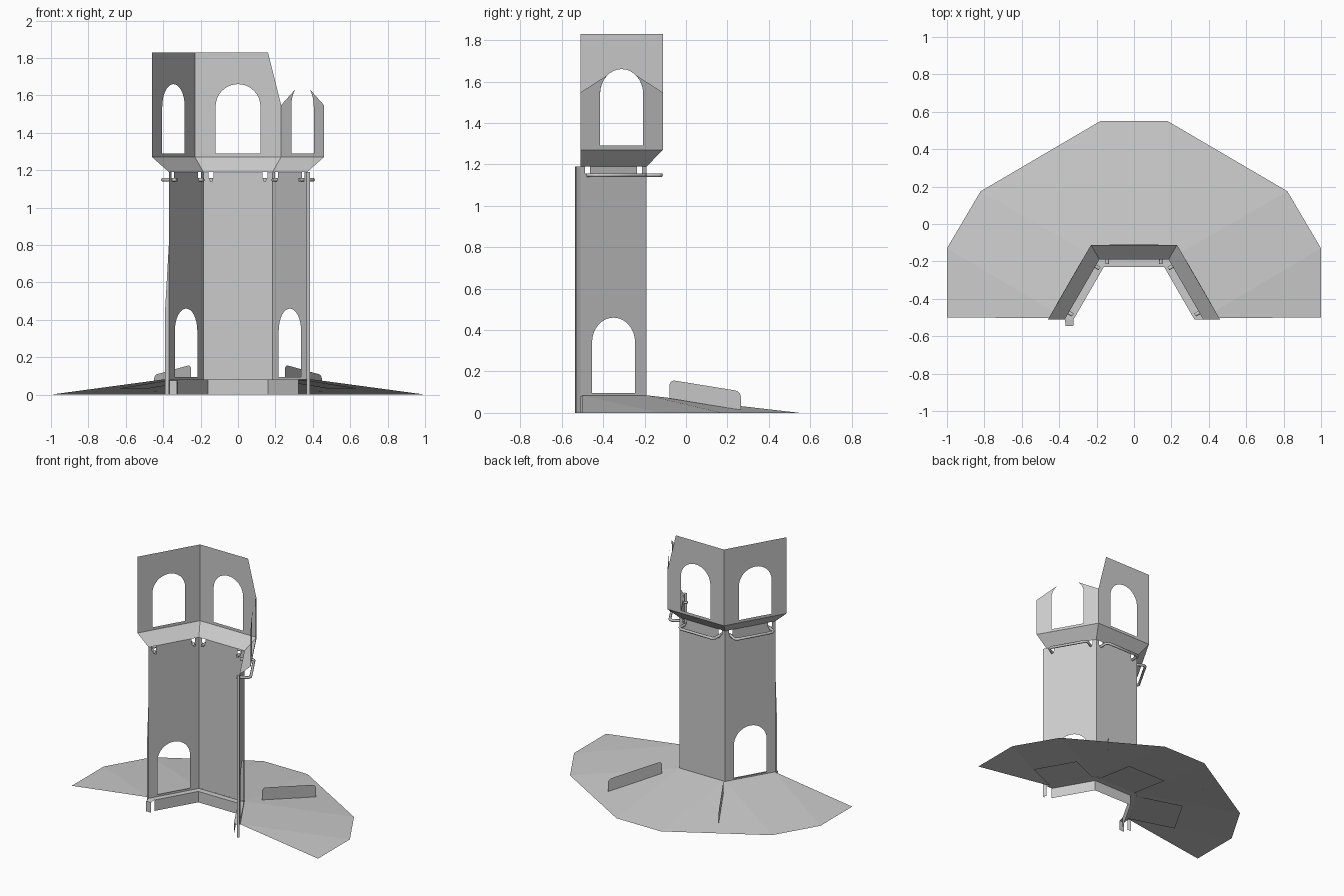
import bpy, bmesh
from math import sin, cos, pi, radians
from mathutils import Vector

if "Cube" in bpy.data.objects:
    bpy.data.objects.remove(bpy.data.objects["Cube"])

CY = -0.51                      # centre of the half hexagon
RIGHT, BACK, LEFT = 30, 90, 150  # outward directions of the three walls


def at(side, apothem, u, z):
    """Point on a hexagon side: distance out, distance along, height."""
    a = radians(side)
    return Vector((apothem * cos(a) + u * sin(a),
                   CY + apothem * sin(a) - u * cos(a), z))


def make(name, polys):
    bm = bmesh.new()
    for p in polys:
        bm.faces.new([bm.verts.new(v) for v in p])
    bmesh.ops.remove_doubles(bm, verts=bm.verts, dist=0.0005)
    me = bpy.data.meshes.new(name)
    bm.to_mesh(me)
    bm.free()
    ob = bpy.data.objects.new(name, me)
    bpy.context.collection.objects.link(ob)
    return ob


def arch(r, sill, spring, start=90):
    """Half of an arched opening, from the crown down to the sill."""
    pts = [(r * cos(radians(start * (1 - i / 8))), spring + r * sin(radians(start * (1 - i / 8))))
           for i in range(9)]
    return pts + [(r, sill), (0, sill)]


def panel(name, side, apothem, right, left):
    """Flat wall made of two half outlines that meet on the centre line."""
    make(name, [[at(side, apothem, u, z) for u, z in right],
                [at(side, apothem, -u, z) for u, z in reversed(left)]])


def ring(name, r0, z0, r1, z1):
    """Band of three faces joining two half hexagons."""
    c = cos(pi / 6)
    make(name, [[at(s, r0 * c, -r0 / 2, z0), at(s, r0 * c, r0 / 2, z0),
                 at(s, r1 * c, r1 / 2, z1), at(s, r1 * c, -r1 / 2, z1)]
                for s in (RIGHT, BACK, LEFT)])


# lower tower walls, notched at the top for the brackets
W, A = 0.185, 0.3205
top = [(W, 1.19), (0.158, 1.19), (0.158, 1.157), (0.13, 1.157), (0.13, 1.19), (0, 1.19)]
door = [(0, 0.08), (W, 0.08)] + top + arch(0.12, 0.095, 0.34)
solid = [(0, 0.08), (W, 0.08)] + top
panel("lower_wall_right", RIGHT, A, door, door)
panel("lower_wall_left", LEFT, A, door, door)
panel("lower_wall_back", BACK, A, solid, solid)

# flare between the lower and upper storey
ring("flare", 0.37, 1.19, 0.46, 1.27)

# upper walls with arched windows, one corner broken away
W2, A2 = 0.23, 0.3984
base = [(0, 1.27), (W2, 1.27)]
window = arch(0.12, 1.29, 1.54)
full = base + [(W2, 1.83), (0, 1.83)] + window
cut = base + [(W2, 1.55), (0.16, 1.83), (0, 1.83)] + window
broken = base + [(W2, 1.547)] + arch(0.12, 1.29, 1.54, 50)
panel("upper_wall_left", LEFT, A2, full, full)
panel("upper_wall_back", BACK, A2, cut, full)
panel("upper_wall_right", RIGHT, A2, broken, broken)

# base ledge and its drop to the ground
ring("base_ledge", 0.37, 0.08, 0.323, 0.08)
ring("base_skirt", 0.323, 0.08, 0.323, 0.0)

# flaps glued below the hillside
for n, s in (("right", RIGHT), ("back", BACK), ("left", LEFT)):
    make("base_flap_" + n, [[at(s, 0.28, -0.16, 0.078), at(s, 0.28, 0.16, 0.078),
                             at(s, 0.32, 0.16, 0.078), at(s, 0.32, -0.16, 0.078)],
                            [at(s, 0.32, -0.16, 0.078), at(s, 0.32, 0.16, 0.078),
                             at(s, 0.65, 0.16, 0.032), at(s, 0.65, -0.16, 0.032)]])

# sloping hillside
H = 0.085
b, f = (0.185, -0.19, H), (0.37, -0.503, H)
o = [(0.18, 0.55, 0), (0.82, 0.175, 0), (1, -0.13, 0), (1, -0.5, 0)]


def flip(p):
    return (-p[0], p[1], p[2])


half = [[b, o[1], o[0]], [b, f, o[2], o[1]], [f, o[3], o[2]]]
hill = half + [[flip(p) for p in reversed(q)] for q in half]
hill.append([flip(b), b, o[0], flip(o[0])])
make("hillside", hill)

# rounded fins standing on the hillside creases
for sgn, n in ((1, "right"), (-1, "left")):
    p0, p1 = Vector((0.25, -0.08, 0.07)), Vector((0.45, 0.265, 0.014))
    up, r = 0.09, 0.03
    L = (p1 - p0).length
    prof = [(0, 0), (L, 0)]
    for cx, a0 in ((L - r, 0), (r, 90)):
        prof += [(cx + r * cos(radians(a0 + 22.5 * i)), up - r + r * sin(radians(a0 + 22.5 * i)))
                 for i in range(5)]
    pts = [p0 + (p1 - p0) * (x / L) + Vector((0, 0, z)) for x, z in prof]
    make("fin_" + n, [[(sgn * p.x, p.y, p.z) for p in pts]])

# U-shaped brackets passing through the wall notches
for n, s in (("right", RIGHT), ("back", BACK), ("left", LEFT)):
    cu = bpy.data.curves.new("bracket_" + n, 'CURVE')
    cu.dimensions = '3D'
    cu.bevel_depth = 0.010
    cu.bevel_resolution = 1
    cu.use_fill_caps = True
    sp = cu.splines.new('POLY')
    path = [(0.295, -0.143), (0.375, -0.143), (0.39, -0.128),
            (0.39, 0.128), (0.375, 0.143), (0.295, 0.143)]
    sp.points.add(len(path) - 1)
    for p, (ap, u) in zip(sp.points, path):
        p.co = (*at(s, ap, u, 1.148), 1)
    tmp = bpy.data.objects.new("bracket_" + n, cu)
    bpy.context.collection.objects.link(tmp)
    bpy.context.view_layer.update()
    me = bpy.data.meshes.new_from_object(tmp.evaluated_get(bpy.context.evaluated_depsgraph_get()))
    bpy.data.objects.remove(tmp)
    bpy.context.collection.objects.link(bpy.data.objects.new("bracket_" + n, me))

# folded strips on the open front edges
make("edge_strip_right", [
    [(0.37, -0.51, 0), (0.385, -0.53, 0), (0.385, -0.53, 1.19), (0.37, -0.51, 1.19)],
    [(0.385, -0.53, 0), (0.365, -0.535, 0), (0.365, -0.535, 1.19), (0.385, -0.53, 1.19)]])
make("edge_strip_left", [
    [(-0.37, -0.51, 0), (-0.39, -0.50, 0), (-0.39, -0.50, 0.45), (-0.37, -0.51, 0.8)]])
make("ledge_end_left", [
    [(-0.37, -0.51, 0.08), (-0.323, -0.51, 0.08), (-0.325, -0.545, 0.075), (-0.365, -0.545, 0.075)],
    [(-0.325, -0.545, 0.075), (-0.365, -0.545, 0.075), (-0.365, -0.545, 0), (-0.325, -0.545, 0)]])
